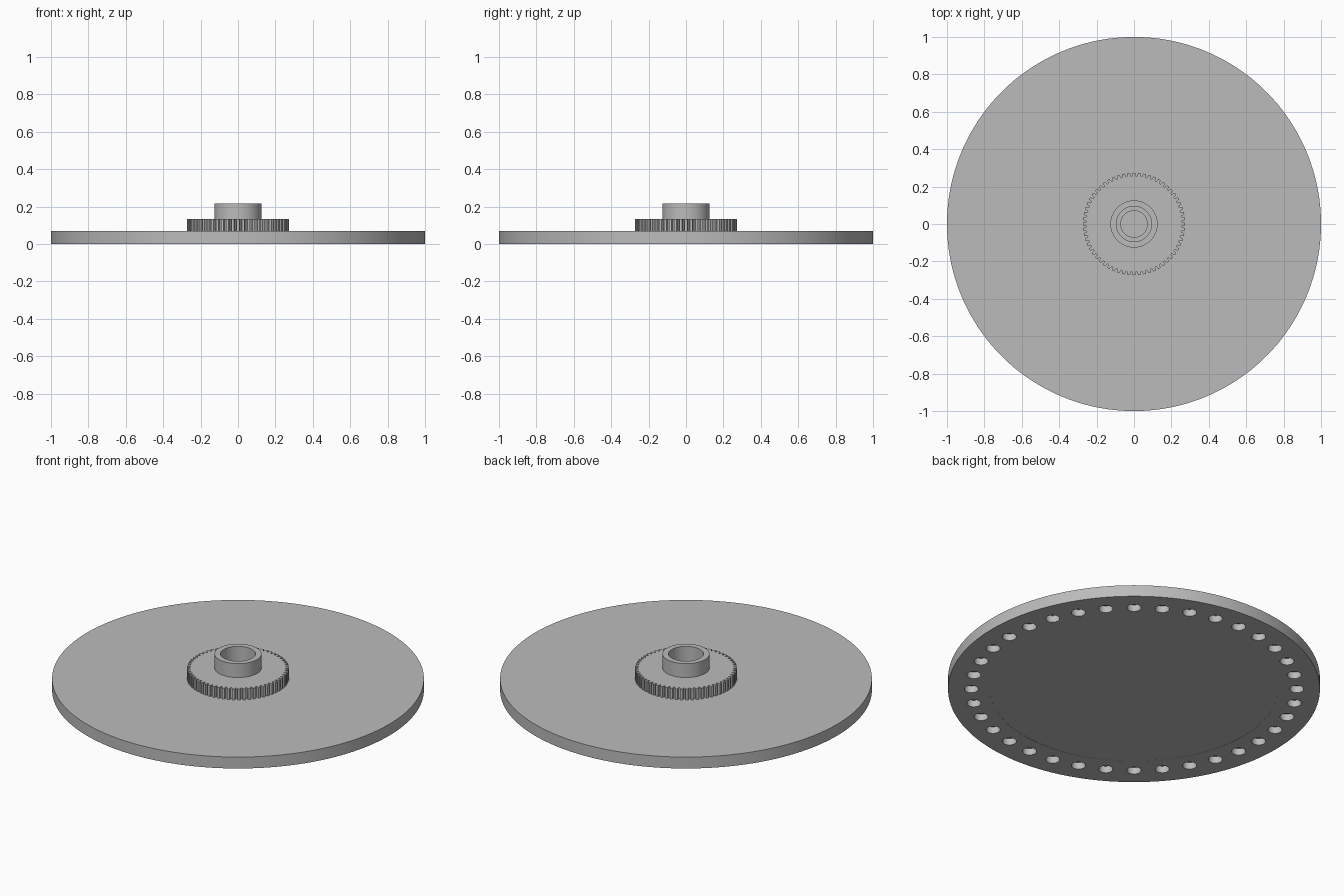
import bpy
import bmesh
from math import sin, cos, pi, radians

cube = bpy.data.objects.get("Cube")
if cube:
    bpy.data.objects.remove(cube, do_unlink=True)

PLATE_TOP = 0.068
GEAR_TOP = 0.132
HUB_TOP = 0.215

gray = bpy.data.materials.new("plain gray")
gray.use_nodes = True
gray.diffuse_color = (0.5, 0.5, 0.5, 1)
gray.node_tree.nodes["Principled BSDF"].inputs["Base Color"].default_value = (0.5, 0.5, 0.5, 1)


def add_object(name, bm):
    bmesh.ops.recalc_face_normals(bm, faces=bm.faces)
    mesh = bpy.data.meshes.new(name)
    bm.to_mesh(mesh)
    bm.free()
    mesh.materials.append(gray)
    obj = bpy.data.objects.new(name, mesh)
    bpy.context.collection.objects.link(obj)
    return obj


def shade(obj):
    bpy.ops.object.select_all(action="DESELECT")
    obj.select_set(True)
    bpy.context.view_layer.objects.active = obj
    bpy.ops.object.shade_smooth_by_angle(angle=radians(25))


def lathe(name, profile, segments):
    """Turn a closed (radius, z) outline around the z axis."""
    bm = bmesh.new()
    verts = [bm.verts.new((r, 0, z)) for r, z in profile]
    edges = [bm.edges.new((a, b)) for a, b in zip(verts, verts[1:])]
    bmesh.ops.spin(bm, geom=verts + edges, cent=(0, 0, 0), axis=(0, 0, 1),
                   angle=2 * pi, steps=segments)
    bmesh.ops.remove_doubles(bm, verts=bm.verts, dist=0.00005)
    return add_object(name, bm)


# Round plate with a very shallow recess underneath
plate = lathe("round_plate", [(0, 0.001), (0.775, 0.001), (0.775, 0), (1, 0),
                              (1, PLATE_TOP), (0, PLATE_TOP)], 180)

# Ring of blind holes drilled into the underside
HOLES, HOLE_RING, HOLE_RADIUS, HOLE_DEPTH = 36, 0.875, 0.038, 0.04
bm = bmesh.new()
for i in range(HOLES):
    a = 2 * pi * i / HOLES
    made = bmesh.ops.create_cone(bm, cap_ends=True, segments=32, radius1=HOLE_RADIUS,
                                 radius2=HOLE_RADIUS, depth=2 * HOLE_DEPTH)
    bmesh.ops.translate(bm, verts=made["verts"],
                        vec=(HOLE_RING * cos(a), HOLE_RING * sin(a), 0))
cutter = add_object("hole_cutter", bm)
cutter.hide_render = True
cut = plate.modifiers.new("holes", "BOOLEAN")
cut.operation = "DIFFERENCE"
cut.solver = "EXACT"
cut.object = cutter
bpy.context.view_layer.objects.active = plate
bpy.ops.object.modifier_apply(modifier="holes")
bpy.data.objects.remove(cutter, do_unlink=True)
shade(plate)

# Toothed pulley: an outline of trapezoid teeth, lifted to a ring
TEETH, TIP, ROOT, BORE = 60, 0.274, 0.256, 0.11
tooth = [(-0.25, TIP), (0.25, TIP), (0.36, ROOT), (0.64, ROOT)]
outline = [(r, 2 * pi * (i + t) / TEETH + pi / 2) for i in range(TEETH) for t, r in tooth]
bm = bmesh.new()
rings = []
for radius, z in ((None, PLATE_TOP), (None, GEAR_TOP), (BORE, GEAR_TOP)):
    rings.append([bm.verts.new(((radius or r) * cos(a), (radius or r) * sin(a), z))
                  for r, a in outline])
for low, high in zip(rings, rings[1:]):
    for i in range(len(outline)):
        j = (i + 1) % len(outline)
        bm.faces.new((low[i], low[j], high[j], high[i]))
gear = add_object("toothed_pulley", bm)
shade(gear)

# Hub tube with a stepped blind bore
hub = lathe("hub", [(0.126, PLATE_TOP), (0.126, HUB_TOP), (0.094, HUB_TOP), (0.094, 0.1),
                    (0.071, 0.1), (0.071, PLATE_TOP + 0.002), (0, PLATE_TOP + 0.002)], 96)
shade(hub)
